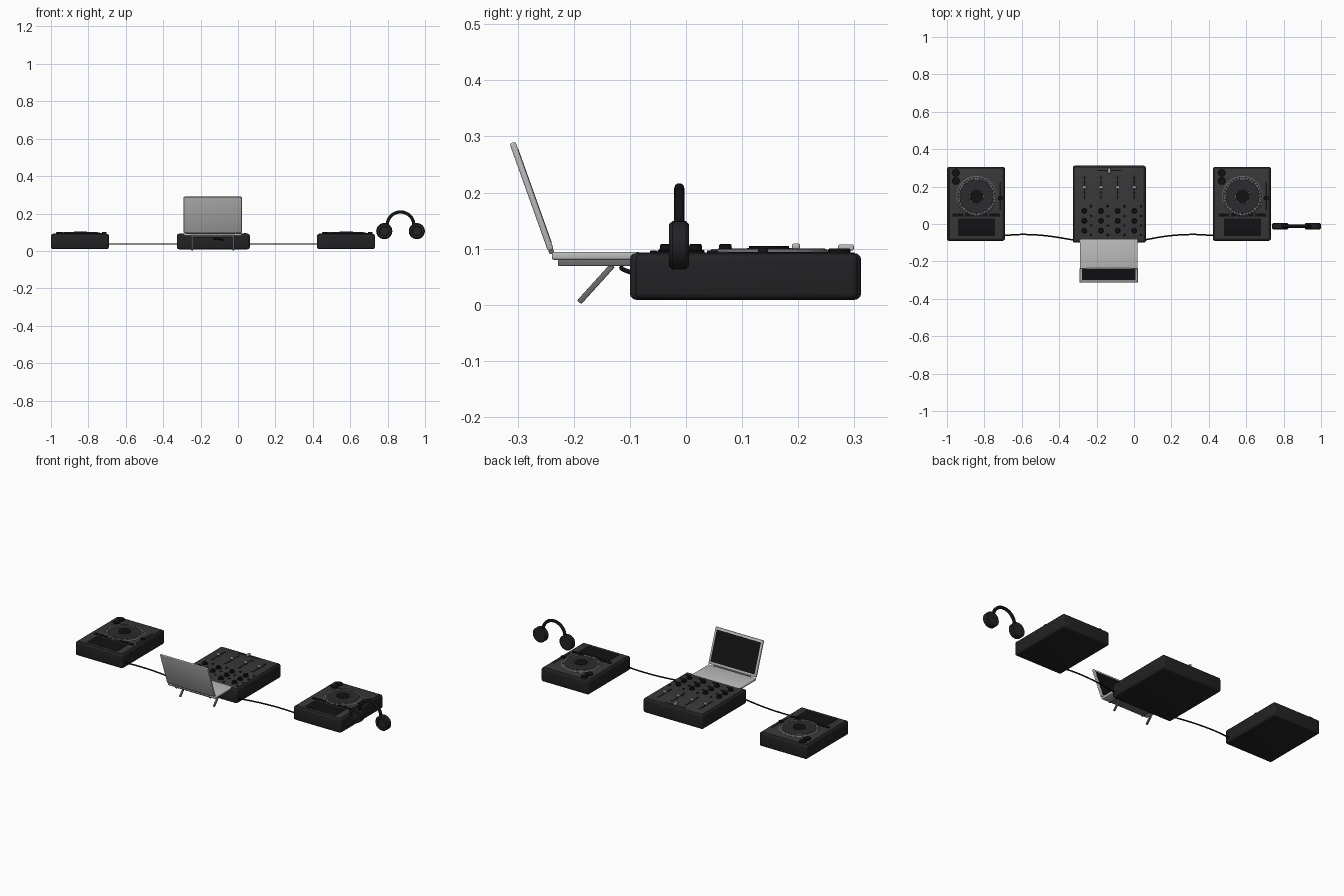
import bpy, bmesh
from math import pi, sin, cos, radians

if "Cube" in bpy.data.objects:
    bpy.data.objects.remove(bpy.data.objects["Cube"])


def material(name, r, g, b):
    m = bpy.data.materials.new(name)
    m.diffuse_color = (r, g, b, 1)
    m.use_nodes = True
    m.node_tree.nodes["Principled BSDF"].inputs["Base Color"].default_value = m.diffuse_color
    return m


BODY = material("body_black", 0.016, 0.016, 0.018)
PANEL = material("panel_grey", 0.04, 0.04, 0.042)
BLACK = material("black", 0.006, 0.006, 0.007)
DARK = material("dark_grey", 0.025, 0.025, 0.028)
MID = material("mid_grey", 0.15, 0.15, 0.16)
SILVER = material("silver", 0.5, 0.5, 0.5)


def finish(bm, name, mat, loc, rot):
    me = bpy.data.meshes.new(name)
    bm.to_mesh(me)
    bm.free()
    me.materials.append(mat)
    ob = bpy.data.objects.new(name, me)
    ob.location, ob.rotation_euler = loc, rot
    bpy.context.collection.objects.link(ob)
    bpy.ops.object.select_all(action='DESELECT')
    bpy.context.view_layer.objects.active = ob
    ob.select_set(True)
    bpy.ops.object.shade_smooth_by_angle(angle=radians(35))
    return ob


def box(name, mat, loc, size, bevel=0.0, rot=(0, 0, 0), segments=3):
    bm = bmesh.new()
    bmesh.ops.create_cube(bm, size=1)
    bmesh.ops.scale(bm, vec=size, verts=bm.verts)
    if bevel:
        bmesh.ops.bevel(bm, geom=bm.edges[:], offset=bevel, segments=segments,
                        profile=0.5, affect='EDGES')
    return finish(bm, name, mat, loc, rot)


def lathe(name, mat, loc, profile, sides=32, rot=(0, 0, 0)):
    """Revolve (radius, height) points about z; profile starts and ends on the axis or closes."""
    bm = bmesh.new()
    vs = [bm.verts.new((r, 0, z)) for r, z in profile]
    es = [bm.edges.new(p) for p in zip(vs, vs[1:])]
    bmesh.ops.spin(bm, geom=vs + es, cent=(0, 0, 0), axis=(0, 0, 1),
                   angle=2 * pi, steps=sides)
    bmesh.ops.remove_doubles(bm, verts=bm.verts, dist=1e-5)
    bmesh.ops.recalc_face_normals(bm, faces=bm.faces)
    return finish(bm, name, mat, loc, rot)


def disc(name, mat, loc, r, h, chamfer=0.002, sides=32, rot=(0, 0, 0)):
    return lathe(name, mat, loc, [(0, 0), (r, 0), (r, h - chamfer),
                                  (r - chamfer, h), (0, h)], sides, rot)


def knob(name, x, y, z, r, h):
    lathe(name, BLACK, (x, y, z), [(0, 0), (r, 0), (r, h * .3), (r * .75, h * .4),
                                   (r * .68, h * .93), (r * .6, h), (0, h)], 24)


def tube(name, mat, points, radius):
    cu = bpy.data.curves.new(name, 'CURVE')
    cu.dimensions = '3D'
    cu.bevel_depth, cu.bevel_resolution, cu.use_fill_caps = radius, 3, True
    sp = cu.splines.new('BEZIER')
    sp.bezier_points.add(len(points) - 1)
    for bp, p in zip(sp.bezier_points, points):
        bp.co = p
        bp.handle_left_type = bp.handle_right_type = 'AUTO'
    cu.materials.append(mat)
    ob = bpy.data.objects.new(name, cu)
    bpy.context.collection.objects.link(ob)


TOP = 0.092


def deck(side, cx):
    n = side + "_deck_"
    box(n + "body", BODY, (cx, 0.108, 0.0505), (0.31, 0.396, 0.081), 0.011)
    box(n + "panel", PANEL, (cx, 0.108, TOP - 0.001), (0.286, 0.372, 0.004), 0.001)
    # jog wheel: rim, silver ring with dimples, plate, hub
    jx, jy = cx + 0.003, 0.148
    lathe(n + "jog_rim", MID, (jx, jy, TOP - 0.003),
          [(0, 0), (0.108, 0), (0.108, 0.005), (0.102, 0.01), (0, 0.01)], 64)
    lathe(n + "jog_plate", DARK, (jx, jy, TOP + 0.006),
          [(0, 0), (0.092, 0), (0.090, 0.002), (0, 0.002)], 64)
    for i in range(36):
        a = i * pi / 18
        disc(n + "jog_dimple", DARK, (jx + .098 * cos(a), jy + .098 * sin(a), TOP + .006),
             0.004, 0.0017, 0.0005, 8)
    disc(n + "jog_hub_ring", MID, (jx, jy, TOP + 0.007), 0.040, 0.0025, 0.001, 48)
    disc(n + "jog_hub", BLACK, (jx, jy, TOP + 0.008), 0.036, 0.005, 0.001, 48)
    # screen and pad row
    box(n + "screen", BLACK, (cx + 0.003, -0.017, TOP + 0.001), (0.2, 0.094, 0.004), 0.001)
    for i in range(8):
        box(n + "pad", BLACK, (cx - 0.112 + i * 0.0325, 0.049, TOP + 0.002),
            (0.025, 0.016, 0.006), 0.001)
    # transport buttons
    for y in (0.273, 0.23):
        disc(n + "round_button", BLACK, (cx - 0.108, y, TOP), 0.02, 0.008)
    # tempo slider
    box(n + "tempo_slot", BLACK, (cx + 0.13, 0.15, TOP + 0.001), (0.006, 0.15, 0.003))
    box(n + "tempo_handle", BLACK, (cx + 0.13, 0.137, TOP + 0.003), (0.024, 0.018, 0.013), 0.003)


deck("left", -0.845)
deck("right", 0.577)

# mixer
MX = -0.132
box("mixer_body", BODY, (MX, 0.106, 0.0505), (0.39, 0.412, 0.083), 0.011)
box("mixer_panel", PANEL, (MX, 0.106, TOP - 0.001), (0.366, 0.388, 0.005), 0.001)
for i in range(4):
    x = MX + (i - 1.5) * 0.089
    box("fader_slot", BLACK, (x, 0.195, TOP + 0.001), (0.006, 0.13, 0.003))
    for j in range(5):
        box("fader_tick", BLACK, (x, 0.14 + j * 0.0275, TOP + 0.001), (0.022, 0.003, 0.002))
    box("fader_stem", BLACK, (x, 0.197, TOP + 0.005), (0.008, 0.008, 0.01))
    box("fader_handle", SILVER, (x, 0.196, TOP + 0.012), (0.022, 0.014, 0.010), 0.003)
    for y in (0.07, 0.017, -0.035):
        knob("channel_knob", x, y, TOP, 0.016, 0.016)
    for y in (0.095, 0.043, -0.008, -0.058):
        disc("channel_button", BLACK, (x + 0.036, y, TOP), 0.006, 0.005, 0.001, 16)
box("crossfader_slot", BLACK, (MX, 0.286, TOP + 0.001), (0.13, 0.006, 0.003))
box("crossfader_stem", BLACK, (MX, 0.286, TOP + 0.005), (0.008, 0.008, 0.008))
box("crossfader_handle", SILVER, (MX, 0.285, TOP + 0.010), (0.014, 0.028, 0.011), 0.003)

# laptop with lid leaning away from the operator
LX = -0.135
box("laptop_base", SILVER, (LX, -0.16, 0.087), (0.31, 0.158, 0.014), 0.004)
tilt = 0.343
box("laptop_lid", SILVER, (LX, -0.275, 0.193), (0.312, 0.011, 0.204), 0.004, (tilt, 0, 0))
box("laptop_screen", BLACK, (LX, -0.275 + 0.0056 * cos(tilt), 0.193 + 0.0056 * sin(tilt)),
    (0.288, 0.001, 0.176), 0, (tilt, 0, 0))
tube("laptop_hinge", MID, [(LX - 0.12, -0.24, 0.095), (LX + 0.12, -0.24, 0.095)], 0.005)

# laptop stand
for s in (-1, 1):
    x = LX + s * 0.11
    box("stand_rail", MID, (x, -0.155, 0.0745), (0.014, 0.146, 0.011), 0.002)
    box("stand_leg", MID, (x, -0.1605, 0.0375), (0.01, 0.01, 0.089), 0.002, (-0.735, 0, 0))
box("stand_plate", MID, (LX, -0.165, 0.0765), (0.22, 0.125, 0.008), 0.002)

# cables
tube("left_cable", BLACK, [(-0.70, -0.062, 0.037), (-0.60, -0.056, 0.037),
                           (-0.47, -0.063, 0.037), (-0.32, -0.086, 0.037)], 0.004)
tube("right_cable", BLACK, [(0.05, -0.086, 0.037), (0.19, -0.063, 0.037),
                            (0.32, -0.056, 0.037), (0.43, -0.062, 0.037)], 0.004)
tube("laptop_cable", BLACK, [(-0.13, -0.115, 0.066), (-0.10, -0.112, 0.063),
                             (-0.07, -0.09, 0.055)], 0.004)

# headphones
HX, HY = 0.869, -0.012
tube("headband", BLACK, [(HX + 0.072 * cos(a), HY, 0.135 + 0.073 * sin(a))
                         for a in (k * pi / 8 for k in range(9))], 0.009)
for s in (-1, 1):
    x = HX + s * 0.087
    lathe("ear_cup", BODY, (x, HY, 0.106),
          [(0, -0.017), (0.038, -0.017), (0.043, -0.012), (0.043, 0.012),
           (0.038, 0.018), (0.026, 0.018), (0.024, 0.012), (0, 0.012)], 40, (pi / 2, 0, 0))
    tube("band_arm", BLACK, [(HX + s * 0.072, HY, 0.137), (x - s * 0.01, HY, 0.118)], 0.009)
